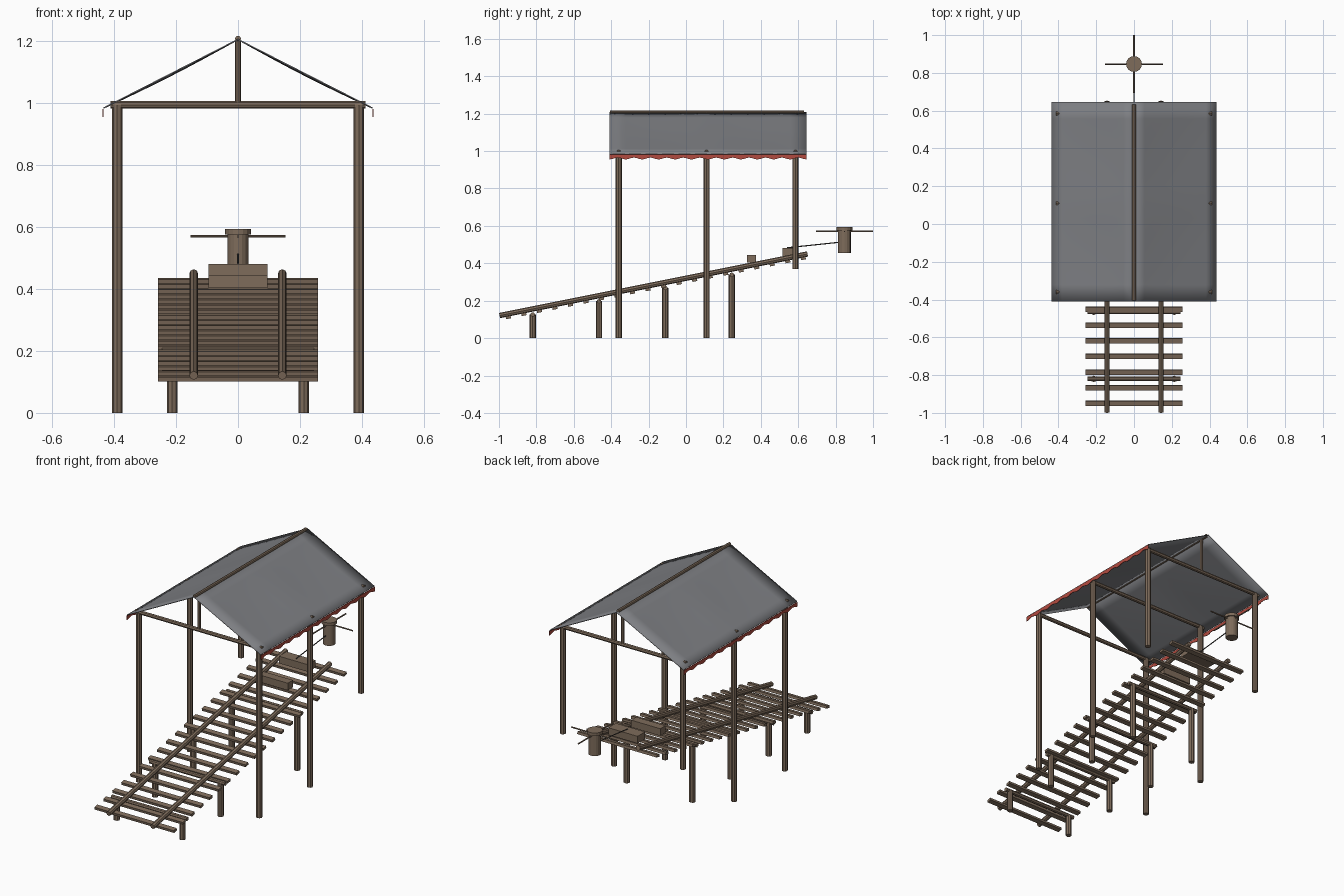
import bpy, bmesh, math
from mathutils import Vector

cube = bpy.data.objects.get("Cube")
if cube:
    bpy.data.objects.remove(cube, do_unlink=True)


def material(name, rgb):
    m = bpy.data.materials.new(name)
    m.use_nodes = True
    m.diffuse_color = (*rgb, 1)
    m.node_tree.nodes["Principled BSDF"].inputs["Base Color"].default_value = (*rgb, 1)
    return m


WOOD = material("weathered wood", (0.21, 0.15, 0.105))
SHEET = material("grey canvas", (0.21, 0.215, 0.23))
RED = material("red trim", (0.45, 0.07, 0.05))
ROPE = material("dark rope", (0.06, 0.055, 0.05))


def finish(name, bm, mat):
    bmesh.ops.recalc_face_normals(bm, faces=bm.faces)
    mesh = bpy.data.meshes.new(name)
    bm.to_mesh(mesh)
    bm.free()
    mesh.materials.append(mat)
    ob = bpy.data.objects.new(name, mesh)
    bpy.context.collection.objects.link(ob)
    return ob


def pole(name, a, b, r, mat=WOOD, sides=8):
    a, b = Vector(a), Vector(b)
    bm = bmesh.new()
    bmesh.ops.create_cone(bm, cap_ends=True, segments=sides, radius1=r, radius2=r, depth=(b - a).length)
    ob = finish(name, bm, mat)
    ob.location = (a + b) / 2
    ob.rotation_euler = (b - a).to_track_quat('Z', 'Y').to_euler()
    return ob


def box(name, centre, size, tilt=0):
    bm = bmesh.new()
    bmesh.ops.create_cube(bm, size=1)
    bmesh.ops.scale(bm, vec=size, verts=bm.verts)
    ob = finish(name, bm, WOOD)
    ob.location = centre
    ob.rotation_euler.x = tilt
    return ob


SLOPE = 0.2
TILT = math.atan(SLOPE)


def rail_z(y):
    return 0.32 + SLOPE * y


# Ramp: rails over cross slats, on pairs of legs joined by bars
for side in (-1, 1):
    x = side * 0.143
    pole("ramp_rail", (x, -0.997, rail_z(-0.997)), (x, 0.65, rail_z(0.65)), 0.014)
for i in range(20):
    y = -0.95 + i * 0.083
    box("ramp_slat", (0, y, rail_z(y) - 0.019), (0.516, 0.027, 0.015), TILT)
for i in range(4):
    y = -0.82 + i * 0.355
    top = rail_z(y) - 0.03
    pole("leg_bar", (-0.245, y, top), (0.245, y, top), 0.012)
    for side in (-1, 1):
        pole("ramp_leg", (side * 0.213, y, 0), (side * 0.213, y, top), 0.017)

# Blocks near the top of the ramp
box("lower_block", (0, 0.35, 0.424), (0.19, 0.048, 0.042))
box("upper_block", (0, 0.55, 0.46), (0.19, 0.07, 0.042))

# Shelter frame: the rear posts stand on higher ground
for y, foot in ((-0.36, 0), (0.11, 0), (0.585, 0.37)):
    for side in (-1, 1):
        pole("shelter_post", (side * 0.39, y, foot), (side * 0.39, y, 0.995), 0.0165)
    pole("tie_beam", (-0.412, y, 0.995), (0.412, y, 0.995), 0.0115)
    pole("king_post", (0, y, 0.995), (0, y, 1.205), 0.0095)
pole("ridge_pole", (0, -0.405, 1.208), (0, 0.632, 1.208), 0.01)

# Roof: thin slightly sagging sheets with a wavy trim along each eave
Y0, Y1 = -0.41, 0.645
for side in (-1, 1):
    bm = bmesh.new()
    bmesh.ops.create_grid(bm, x_segments=8, y_segments=12, size=0.5)
    for v in bm.verts:
        u, w = v.co.x + 0.5, v.co.y + 0.5
        sag = 0.006 * math.sin(math.pi * u) * abs(math.sin(2 * math.pi * w))
        v.co = (side * 0.435 * u, Y0 + (Y1 - Y0) * w, 1.206 - 0.222 * u - sag)
    sheet = finish("roof_sheet", bm, SHEET)
    for p in sheet.data.polygons:
        p.use_smooth = True
    solid = sheet.modifiers.new("thickness", 'SOLIDIFY')
    solid.thickness = 0.004
    solid.offset = 0

    bm = bmesh.new()
    rows = []
    for i in range(73):
        t = i / 72
        y = Y0 + (Y1 - Y0) * t
        low = 0.96 - 0.005 * math.cos(2 * math.pi * 12 * t)
        x = side * 0.436
        rows.append([bm.verts.new((x, y, z)) for z in (0.981, low)])
    for a, b in zip(rows, rows[1:]):
        bm.faces.new((a[0], a[1], b[1], b[0]))
    trim = finish("eave_trim", bm, RED)
    solid = trim.modifiers.new("thickness", 'SOLIDIFY')
    solid.thickness = 0.003
    solid.offset = 0

# Capstan with crossed bars and a hauling rope
CY = 0.847
pole("capstan_drum", (0, CY, 0.455), (0, CY, 0.578), 0.034, sides=16)
pole("capstan_head", (0, CY, 0.576), (0, CY, 0.594), 0.042, sides=16)
pole("capstan_bar", (-0.153, CY, 0.57), (0.153, CY, 0.57), 0.004)
pole("capstan_bar", (0, CY - 0.153, 0.57), (0, CY + 0.153, 0.57), 0.004)
pole("hauling_rope", (0, 0.54, 0.483), (0, CY - 0.03, 0.512), 0.003, ROPE, 6)
